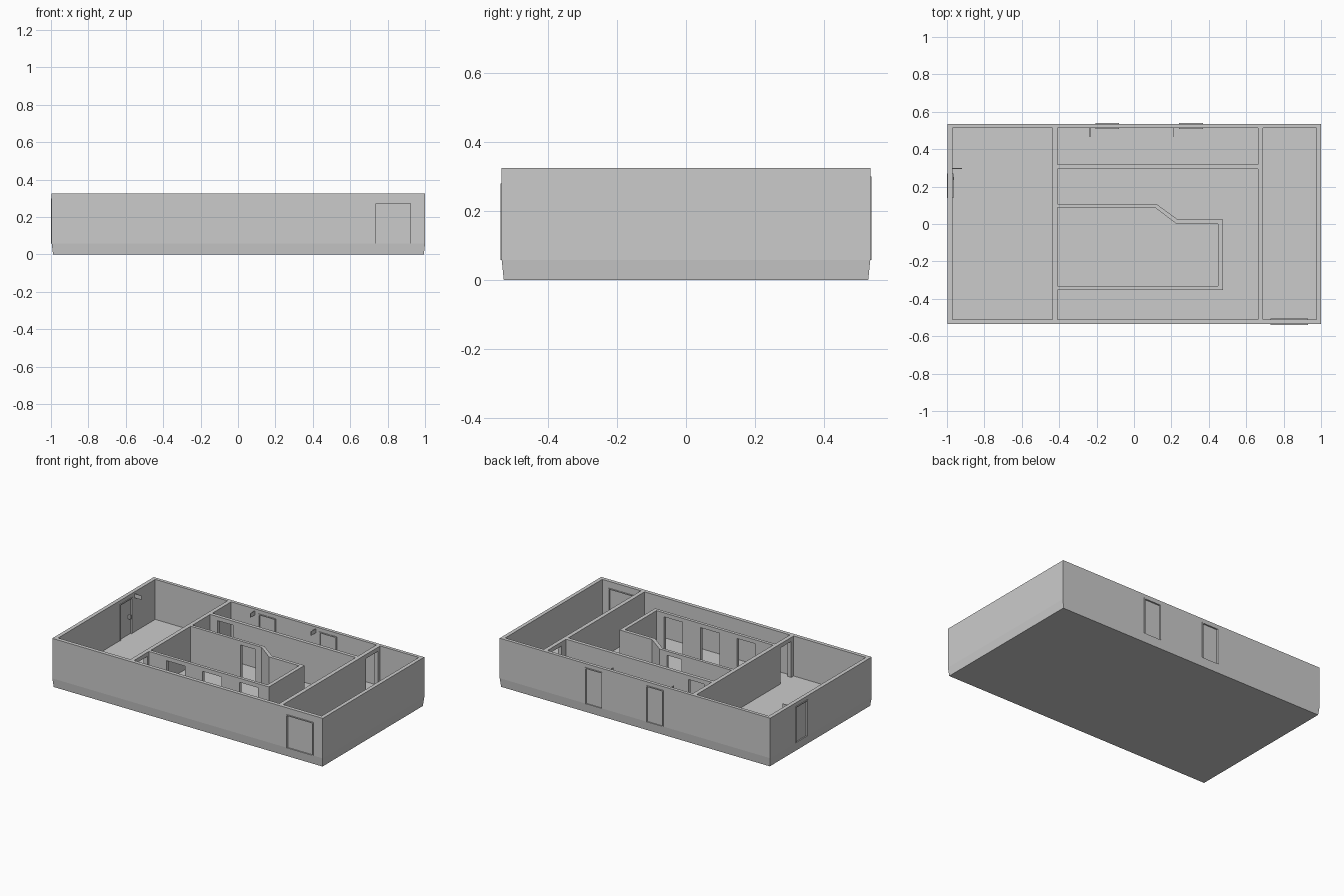
import bpy, bmesh

if "Cube" in bpy.data.objects:
    bpy.data.objects.remove(bpy.data.objects["Cube"])

FLOOR, TOP = 0.058, 0.325


def finish(name, bm):
    bmesh.ops.recalc_face_normals(bm, faces=bm.faces)
    mesh = bpy.data.meshes.new(name)
    bm.to_mesh(mesh)
    bm.free()
    obj = bpy.data.objects.new(name, mesh)
    bpy.context.collection.objects.link(obj)
    return obj


def loft(name, rings):
    """Closed solid through a stack of (outline, z) rings."""
    bm = bmesh.new()
    loops = [[bm.verts.new((x, y, z)) for x, y in pts] for pts, z in rings]
    for a, b in zip(loops, loops[1:]):
        for i in range(len(a)):
            j = (i + 1) % len(a)
            bm.faces.new((a[i], a[j], b[j], b[i]))
    bm.faces.new(loops[0][::-1])
    bm.faces.new(loops[-1])
    return finish(name, bm)


def rect(x0, x1, y0, y1):
    return [(x0, y0), (x1, y0), (x1, y1), (x0, y1)]


def box(name, x0, x1, y0, y1, z0, z1):
    return loft(name, [(rect(x0, x1, y0, y1), z0), (rect(x0, x1, y0, y1), z1)])


# Outer block with a tapered plinth
bottom = rect(-0.989, 0.994, -0.529, 0.529)
outer = rect(-0.996, 1.0, -0.535, 0.535)
building = loft("building_walls", [(bottom, 0), (outer, FLOOR), (outer, TOP)])

# Room outlines carved out of the block
rooms = [
    rect(-0.97, -0.437, -0.51, 0.513),
    rect(-0.41, 0.663, 0.317, 0.513),
    rect(0.69, 0.975, -0.51, 0.513),
    [(-0.41, -0.51), (0.663, -0.51), (0.663, 0.293), (-0.41, 0.293),
     (-0.41, 0.107), (0.12, 0.107), (0.235, 0.023), (0.475, 0.023),
     (0.475, -0.353), (-0.41, -0.353)],
    [(-0.41, -0.332), (0.45, -0.332), (0.45, 0.0), (0.228, 0.0),
     (0.113, 0.087), (-0.41, 0.087)],
]
cutters = [loft("room_cutter", [(r, FLOOR), (r, 0.4)]) for r in rooms]

# Inner doorways without leaves
doorways = [
    (-0.355, -0.24, 0.28, 0.33), (-0.043, 0.067, 0.075, 0.12),
    (0.65, 0.70, 0.365, 0.49), (-0.45, -0.40, -0.485, -0.37),
    (-0.28, -0.145, -0.37, -0.32), (-0.013, 0.127, -0.37, -0.32),
    (0.26, 0.395, -0.37, -0.32),
]
cutters += [box("doorway_cutter", *d, FLOOR, 0.298) for d in doorways]


def outer_door(name, axis, a, b, w0, w1, top):
    """Framed door in an outer wall; a-b runs along the wall, w0-w1 across it."""
    def part(n, s0, s1, t0, t1, z0, z1):
        span = (s0, s1, t0, t1) if axis == "x" else (t0, t1, s0, s1)
        return box(n, *span, z0, z1)
    f, mid = 0.007, (w0 + w1) / 2
    cutters.append(part("door_cutter", a + .001, b - .001, w0 - .02, w1 + .02,
                        FLOOR, top - .001))
    part(name + "_jamb_a", a, a + f, w0 - .004, w1 + .004, FLOOR, top)
    part(name + "_jamb_b", b - f, b, w0 - .004, w1 + .004, FLOOR, top)
    part(name + "_head", a + f, b - f, w0 - .004, w1 + .004, top - f, top)
    part(name + "_leaf", a + f, b - f, mid - .005, mid + .005, FLOOR, top - f)


outer_door("front_door", "x", 0.73, 0.93, -0.535, -0.51, 0.28)
outer_door("back_door_left", "x", -0.207, -0.08, 0.513, 0.535, 0.3)
outer_door("back_door_right", "x", 0.24, 0.37, 0.513, 0.535, 0.3)
outer_door("side_door", "y", 0.14, 0.27, -0.996, -0.97, 0.3)

# Carve rooms and doors, then drop the cutters
bpy.context.view_layer.objects.active = building
for c in cutters:
    mod = building.modifiers.new("cut", "BOOLEAN")
    mod.operation, mod.solver, mod.object = "DIFFERENCE", "EXACT", c
    bpy.ops.object.modifier_apply(modifier=mod.name)
    bpy.data.objects.remove(c)

# Small sign plates projecting from the walls beside the doors
for x in (-0.235, 0.213):
    box("wall_sign", x - .002, x + .002, 0.465, 0.513, 0.285, 0.312)
box("wall_sign", -0.97, -0.92, 0.295, 0.299, 0.285, 0.312)

# Handle on the side door
box("side_door_handle", -0.98, -0.962, 0.235, 0.25, 0.165, 0.19)
